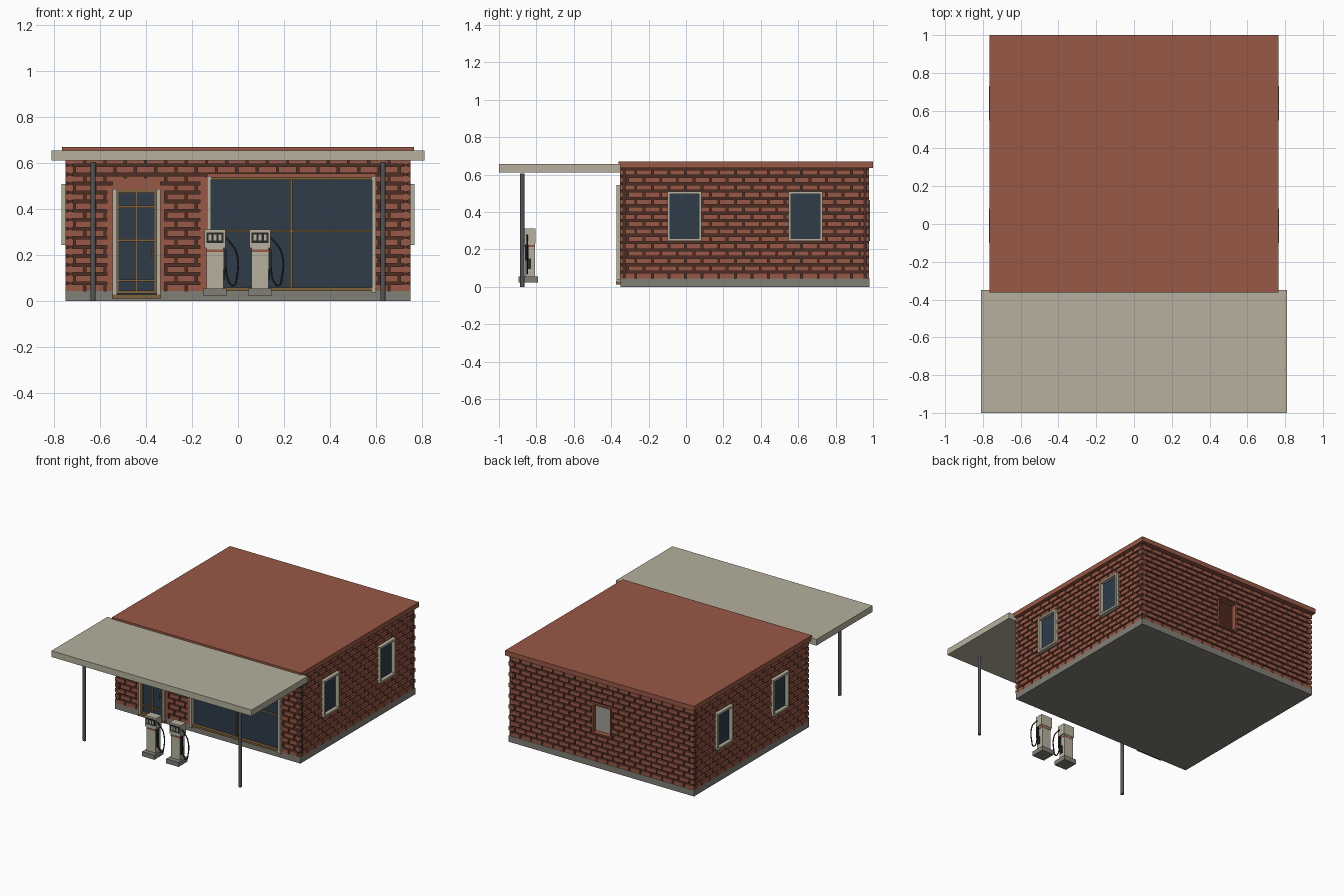
import bpy, bmesh
from mathutils import Vector, Matrix

if "Cube" in bpy.data.objects:
    bpy.data.objects.remove(bpy.data.objects["Cube"])


def material(name, r, g, b):
    rgba = [((c / 255 + 0.055) / 1.055) ** 2.4 for c in (r, g, b)] + [1]
    m = bpy.data.materials.new(name)
    m.use_nodes = True
    m.diffuse_color = rgba
    m.node_tree.nodes["Principled BSDF"].inputs["Base Color"].default_value = rgba
    return m


BRICK = material("brick red", 152, 88, 70)
MORTAR = material("dark mortar", 76, 45, 37)
CREAM = material("cream paint", 182, 176, 157)
CONCRETE = material("concrete grey", 128, 126, 118)
GLASS = material("dark blue glass", 46, 60, 73)
WOOD = material("brown wood", 128, 98, 60)
STEEL = material("steel grey", 82, 84, 86)
BLACK = material("rubber black", 38, 40, 43)


def finish(name, bm, mat):
    bmesh.ops.recalc_face_normals(bm, faces=bm.faces)
    me = bpy.data.meshes.new(name)
    bm.to_mesh(me)
    bm.free()
    me.materials.append(mat)
    ob = bpy.data.objects.new(name, me)
    bpy.context.collection.objects.link(ob)
    return ob


def boxes(name, mat, *spans):
    """One object from boxes given as (x0, x1, y0, y1, z0, z1)."""
    bm = bmesh.new()
    for x0, x1, y0, y1, z0, z1 in spans:
        size = (abs(x1 - x0), abs(y1 - y0), z1 - z0)
        mid = Vector(((x0 + x1) / 2, (y0 + y1) / 2, (z0 + z1) / 2))
        bmesh.ops.create_cube(bm, size=1, matrix=Matrix.Translation(mid) @ Matrix.Diagonal((*size, 1)))
    return finish(name, bm, mat)


def on(side, u0, u1, z0, z1, d0, d1):
    """Box on a wall: u along it, d outward from the origin."""
    if side in ("front", "back"):
        s = -1 if side == "front" else 1
        return (u0, u1, s * d0, s * d1, z0, z1)
    s = 1 if side == "left" else -1
    return (s * d0, s * d1, u0, u1, z0, z1)


def frame(side, u0, u1, z0, z1, w, d0, d1):
    return [on(side, u0, u0 + w, z0, z1, d0, d1), on(side, u1 - w, u1, z0, z1, d0, d1),
            on(side, u0 + w, u1 - w, z0, z0 + w, d0, d1), on(side, u0 + w, u1 - w, z1 - w, z1, d0, d1)]


BOTTOM, TOP, ROWS = 0.045, 0.636, 15


def wall(side, start, end, face, holes):
    # mortar core, cut into cells around the openings
    us = sorted({start, end, *[h[0] for h in holes], *[h[1] for h in holes]})
    zs = sorted({BOTTOM, TOP, *[h[2] for h in holes], *[h[3] for h in holes]})
    cells = []
    for a, b in zip(us, us[1:]):
        for c, d in zip(zs, zs[1:]):
            if not any(h[0] < (a + b) / 2 < h[1] and h[2] < (c + d) / 2 < h[3] for h in holes):
                cells.append(on(side, a, b, c, d, face - 0.03, face - 0.012))
    boxes(side + "_wall_core", MORTAR, *cells)
    # staggered bricks, trimmed at the openings
    pitch = (TOP - BOTTOM) / ROWS
    length = (end - start) / round((end - start) / 0.09)
    bricks = []
    for row in range(ROWS):
        z0 = BOTTOM + row * pitch
        z1 = z0 + pitch - 0.012
        u = start - (length / 2 if row % 2 else 0)
        while u < end - 0.005:
            pieces = [(max(u, start), min(u + length - 0.01, end))]
            for h in holes:
                if h[2] < (z0 + z1) / 2 < h[3]:
                    pieces = [p for a, b in pieces for p in ((a, min(b, h[0])), (max(a, h[1]), b))]
            bricks += [on(side, a, b, z0, z1, face - 0.02, face) for a, b in pieces if b - a > 0.004]
            u += length
    boxes(side + "_wall_bricks", BRICK, *bricks)


# Building shell
FRONT, BACK, SIDE = 0.352, 0.978, 0.75
DOOR = (-0.545, -0.337, 0.045, 0.485)
SHOP = (-0.135, 0.6, 0.045, 0.54)
SIDE_WINDOWS = [(-0.1, 0.083, 0.245, 0.51), (0.547, 0.73, 0.245, 0.51)]
HATCH = (-0.083, 0.075, 0.245, 0.465)
boxes("floor_slab", CONCRETE, (-0.75, 0.75, -0.35, 0.98, 0, 0.045))
boxes("roof", BRICK, (-0.765, 0.765, -0.362, 1, 0.635, 0.67))
wall("front", -SIDE, SIDE, FRONT, [DOOR, SHOP])
wall("back", -SIDE, SIDE, BACK, [HATCH])
for s in ("left", "right"):
    wall(s, -FRONT, BACK, SIDE, SIDE_WINDOWS)

# Plain brick surrounds of the front openings
f = FRONT + 0.002
boxes("door_surround", BRICK,
      on("front", -0.57, -0.545, 0.045, 0.485, 0.33, f), on("front", -0.337, -0.32, 0.045, 0.485, 0.33, f),
      on("front", -0.545, -0.337, 0.485, 0.535, 0.33, f))
boxes("shop_window_surround", BRICK, on("front", -0.165, -0.135, 0.045, 0.54, 0.33, f),
      on("front", -0.135, 0.6, 0.54, 0.556, 0.33, f))

# Side windows
for s in ("left", "right"):
    for i, (a, b, c, d) in enumerate(SIDE_WINDOWS, 1):
        boxes(f"{s}_window_frame_{i}", CREAM, *frame(s, a, b, c, d, 0.014, 0.725, 0.768))
        boxes(f"{s}_window_glass_{i}", GLASS, on(s, a, b, c, d, 0.73, 0.742))

# Open hatch in the back wall
boxes("back_hatch_frame", BRICK, *frame("back", *HATCH, 0.01, 0.945, 0.984))

# Shop window
boxes("shop_window_glass", GLASS, on("front", *SHOP, 0.325, 0.343))
boxes("shop_window_jambs", CREAM, on("front", -0.135, -0.117, 0.036, 0.545, 0.33, 0.372),
      on("front", 0.582, 0.6, 0.036, 0.545, 0.33, 0.372))
boxes("shop_window_bars", WOOD,
      on("front", -0.13, 0.595, 0.526, 0.54, 0.33, 0.366), on("front", -0.13, 0.595, 0.045, 0.059, 0.33, 0.366),
      on("front", -0.117, 0.582, 0.301, 0.309, 0.33, 0.35), on("front", 0.227, 0.236, 0.059, 0.526, 0.33, 0.352))

# Glazed door
boxes("door_glass", GLASS, on("front", -0.53, -0.35, 0.03, 0.48, 0.325, 0.352))
boxes("door_jambs", CREAM, on("front", -0.545, -0.527, 0.015, 0.488, 0.33, 0.372),
      on("front", -0.355, -0.337, 0.015, 0.488, 0.33, 0.372))
bars = [on("front", -0.527, -0.355, z - h, z + h, 0.33, 0.36)
        for z, h in ((0.478, 0.007), (0.41, 0.005), (0.265, 0.005), (0.09, 0.005), (0.04, 0.007))]
bars += [on("front", x - w, x + w, 0.045, 0.475, 0.33, 0.357) for x, w in ((-0.523, 0.004), (-0.441, 0.003), (-0.359, 0.004))]
boxes("door_bars", WOOD, *bars)
boxes("door_step", WOOD, on("front", -0.548, -0.334, 0.012, 0.028, 0.33, 0.374))
boxes("door_handle", WOOD, on("front", -0.382, -0.376, 0.185, 0.215, 0.35, 0.37))

# Canopy and its posts
boxes("canopy", CREAM, (-0.81, 0.81, -1, -0.35, 0.611, 0.656))
for s, x in (("right", -0.63), ("left", 0.63)):
    bm = bmesh.new()
    bmesh.ops.create_cone(bm, cap_ends=True, segments=16, radius1=0.0115, radius2=0.0115, depth=0.606,
                          matrix=Matrix.Translation((x, -0.875, 0.303)))
    post = finish(s + "_canopy_post", bm, STEEL)
    bpy.context.view_layer.objects.active = post
    post.select_set(True)
    bpy.ops.object.shade_smooth_by_angle()
    post.select_set(False)


def hose(name, points):
    cu = bpy.data.curves.new(name, "CURVE")
    cu.dimensions = "3D"
    cu.bevel_depth, cu.bevel_resolution, cu.resolution_u = 0.004, 2, 6
    sp = cu.splines.new("BEZIER")
    sp.bezier_points.add(len(points) - 1)
    for p, co in zip(sp.bezier_points, points):
        p.co = co
        p.handle_left_type = p.handle_right_type = "AUTO"
    cu.materials.append(BLACK)
    bpy.context.collection.objects.link(bpy.data.objects.new(name, cu))


# Fuel pumps
for name, x in (("right_pump", -0.1), ("left_pump", 0.096)):
    boxes(name + "_base", CONCRETE, (x - 0.05, x + 0.05, -0.895, -0.79, 0.022, 0.055))
    boxes(name + "_body", CREAM, (x - 0.037, x + 0.037, -0.861, -0.807, 0.055, 0.235))
    boxes(name + "_band", BRICK, (x - 0.038, x + 0.038, -0.863, -0.806, 0.213, 0.224))
    boxes(name + "_head", CREAM, (x - 0.045, x + 0.045, -0.866, -0.804, 0.232, 0.311))
    boxes(name + "_display", BLACK, (x - 0.037, x + 0.037, -0.87, -0.865, 0.253, 0.298))
    boxes(name + "_digits", CREAM, *[(x + dx - 0.006, x + dx + 0.006, -0.873, -0.869, 0.263, 0.29)
                                     for dx in (-0.022, 0, 0.022)])
    boxes(name + "_nozzle", BLACK, (x + 0.037, x + 0.05, -0.857, -0.842, 0.14, 0.225),
          (x + 0.037, x + 0.044, -0.853, -0.83, 0.095, 0.15))
    hose(name + "_hose", [(x + 0.044, -0.85, 0.278), (x + 0.066, -0.85, 0.255), (x + 0.092, -0.85, 0.215),
                          (x + 0.094, -0.85, 0.1), (x + 0.08, -0.85, 0.068), (x + 0.058, -0.85, 0.09),
                          (x + 0.046, -0.85, 0.15)])
